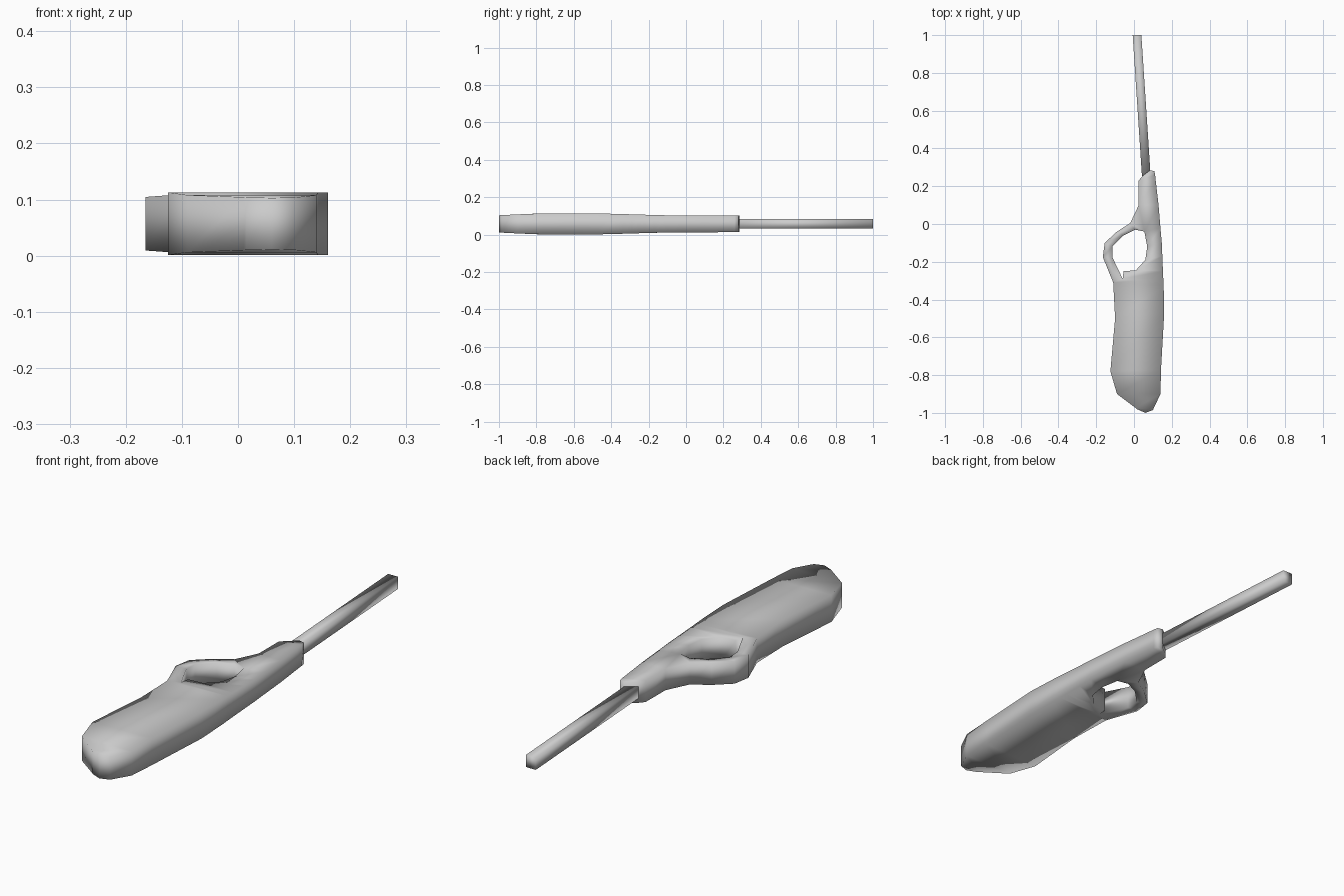
import bpy
import bmesh
from mathutils import Vector

cube = bpy.data.objects.get("Cube")
if cube:
    bpy.data.objects.remove(cube, do_unlink=True)

MID = 0.057  # height of the flat middle plane

grey = bpy.data.materials.new("light grey plastic")
grey.use_nodes = True
COLOUR = (0.6, 0.6, 0.6, 1)
grey.diffuse_color = COLOUR
grey.node_tree.nodes["Principled BSDF"].inputs["Base Color"].default_value = COLOUR


def half_depth(y):
    """Half thickness of the casing along its length."""
    keys = [(-1, .046), (-.8, .056), (-.45, .056), (-.12, .046), (.3, .044)]
    for (a, ha), (b, hb) in zip(keys, keys[1:]):
        if y <= b:
            return ha + (hb - ha) * (y - a) / (b - a)
    return keys[-1][1]


def slab(name, ladders, depth):
    """Flat strips of left/right rungs, welded and thickened both ways."""
    bm = bmesh.new()
    for rungs in ladders:
        rows = [[bm.verts.new((x, y, 0)) for x, y in rung] for rung in rungs]
        for (a, b), (c, d) in zip(rows, rows[1:]):
            bm.faces.new((a, b, d, c))
    bmesh.ops.remove_doubles(bm, verts=bm.verts[:], dist=0.001)
    lower = bm.verts[:]
    result = bmesh.ops.extrude_face_region(bm, geom=bm.faces[:], use_keep_orig=True)
    upper = [g for g in result["geom"] if isinstance(g, bmesh.types.BMVert)]
    for verts, sign in ((lower, -1), (upper, 1)):
        for v in verts:
            v.co.z = MID + sign * depth(v.co.y)
    bmesh.ops.recalc_face_normals(bm, faces=bm.faces[:])
    for f in bm.faces:
        f.smooth = True
    mesh = bpy.data.meshes.new(name)
    bm.to_mesh(mesh)
    bm.free()
    mesh.materials.append(grey)
    obj = bpy.data.objects.new(name, mesh)
    bpy.context.collection.objects.link(obj)
    return obj


# Points where the trigger guard meets the grip and the neck
grip_outer, grip_inner = (-.11, -.31), (-.06, -.29)
neck_outer, neck_inner = (.025, .1), (.055, -.04)

# Grip and neck, from the butt to the nozzle collar
body = [
    ((.015, -.98), (.06, -1)),
    ((.01, -.975), (.1, -.985)),
    ((-.09, -.9), (.14, -.9)),
    ((-.125, -.78), (.143, -.77)),
    ((-.1, -.5), (.16, -.47)),
    (grip_outer, (.157, -.33)),
    (grip_inner, (.155, -.29)),
    ((-.055, -.25), (.153, -.25)),
    ((.01, -.245), (.152, -.22)),
    ((.06, -.19), (.15, -.17)),
    ((.07, -.12), (.147, -.1)),
    (neck_inner, (.14, -.02)),
    (neck_outer, (.13, .1)),
    ((.025, .23), (.115, .23)),
    ((.045, .255), (.112, .26)),
    ((.085, .285), (.108, .28)),
]

# Trigger guard loop
guard = [
    (grip_outer, grip_inner),
    ((-.165, -.175), (-.115, -.175)),
    ((-.155, -.1), (-.115, -.12)),
    ((-.09, -.04), (-.055, -.06)),
    ((-.02, .005), (.005, -.03)),
    (neck_outer, neck_inner),
]
slab("casing_with_guard", [body, guard], half_depth)

# Long square nozzle, leaning slightly to one side
start, end, half = Vector((.066, .24)), Vector((.016, 1)), Vector((.023, 0))
nozzle = [(tuple(p - half), tuple(p + half)) for p in (start, end)]
slab("nozzle", [nozzle], lambda y: .025)
